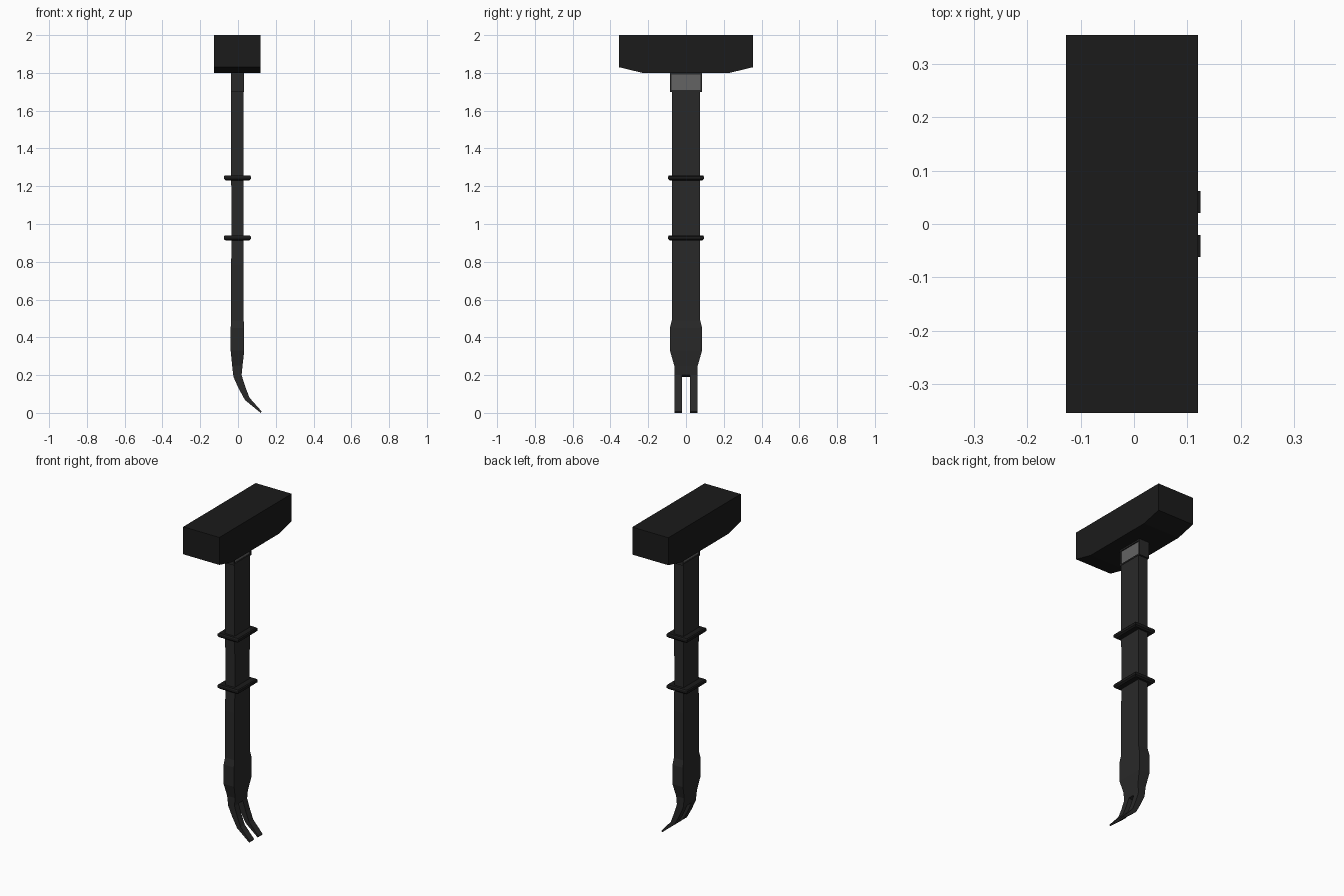
import bpy, bmesh

if "Cube" in bpy.data.objects:
    bpy.data.objects.remove(bpy.data.objects["Cube"])

CX = -0.003  # shaft centre line in x


def material(name, v):
    m = bpy.data.materials.new(name)
    m.diffuse_color = (v, v, v, 1)
    m.use_nodes = True
    m.node_tree.nodes["Principled BSDF"].inputs["Base Color"].default_value = m.diffuse_color
    return m


DARK = material("dark_steel", 0.011)
SHAFT = material("shaft_black", 0.022)
PANEL = material("panel_grey", 0.125)


def finish(name, bm, *mats):
    bmesh.ops.recalc_face_normals(bm, faces=bm.faces[:])
    me = bpy.data.meshes.new(name)
    bm.to_mesh(me)
    bm.free()
    for m in mats:
        me.materials.append(m)
    ob = bpy.data.objects.new(name, me)
    bpy.context.collection.objects.link(ob)
    return ob


def loft(sections):
    """Four-sided loft; section = ((x, z) back, (x, z) front, y_min, y_max)."""
    bm = bmesh.new()
    rings = []
    for (xa, za), (xb, zb), y0, y1 in sections:
        pts = [(xa, y0, za), (xb, y0, zb), (xb, y1, zb), (xa, y1, za)]
        rings.append([bm.verts.new(p) for p in pts])
    for a, b in zip(rings, rings[1:]):
        for i in range(4):
            j = (i + 1) % 4
            bm.faces.new((a[i], a[j], b[j], b[i]))
    bm.faces.new(rings[0])
    bm.faces.new(rings[-1])
    return bm


def level(z, hx, hy):
    return ((CX - hx, z), (CX + hx, z), -hy, hy)


# Hammer head: side profile extruded along x
bm = bmesh.new()
profile = [(-0.354, 2), (0.354, 2), (0.354, 1.83), (0.23, 1.8), (-0.23, 1.8), (-0.354, 1.83)]
face = bm.faces.new([bm.verts.new((-0.127, y, z)) for y, z in profile])
ext = bmesh.ops.extrude_face_region(bm, geom=[face])
bmesh.ops.translate(bm, vec=(0.247, 0, 0),
                    verts=[g for g in ext["geom"] if isinstance(g, bmesh.types.BMVert)])
finish("hammer_head", bm, DARK)

# Collar under the head with recessed grey panels
bm = loft([level(1.70, 0.035, 0.085), level(1.80, 0.035, 0.085)])
bm.normal_update()
bmesh.ops.recalc_face_normals(bm, faces=bm.faces[:])
sides = [f for f in bm.faces if abs(f.normal.x) > 0.9]
bmesh.ops.inset_individual(bm, faces=sides, thickness=0.012, depth=0)
bmesh.ops.inset_individual(bm, faces=sides, thickness=0.001, depth=-0.006)
for f in sides:
    f.material_index = 1
finish("collar", bm, SHAFT, PANEL)

# Shaft, flaring near the bottom and bending into the claw root
finish("shaft", loft([
    level(1.71, 0.033, 0.075), level(1.24, 0.033, 0.075),
    level(1.10, 0.032, 0.073), level(0.92, 0.032, 0.073),
    level(0.78, 0.033, 0.075), level(0.49, 0.033, 0.075),
    level(0.45, 0.036, 0.085), level(0.33, 0.036, 0.085),
    ((-0.031, 0.25), (0.024, 0.25), -0.062, 0.062),
    ((-0.024, 0.19), (0.019, 0.20), -0.062, 0.062),
]), SHAFT)

# Grip rings, slightly narrower at the lower edge
for name, z in (("upper_ring", 1.23), ("lower_ring", 0.912)):
    finish(name, loft([
        level(z, 0.062, 0.086), level(z + 0.008, 0.071, 0.094),
        level(z + 0.022, 0.071, 0.094), level(z + 0.028, 0.066, 0.09),
    ]), DARK)

# Pair of curved claw prongs
curve = [((-0.024, 0.19), (0.019, 0.20)), ((0.004, 0.128), (0.039, 0.137)),
         ((0.037, 0.068), (0.061, 0.080)), ((0.120, 0.0), (0.125, 0.008))]
for name, s in (("claw_left", -1), ("claw_right", 1)):
    y0, y1 = sorted((s * 0.021, s * 0.062))
    finish(name, loft([(a, b, y0, y1) for a, b in curve]), SHAFT)
